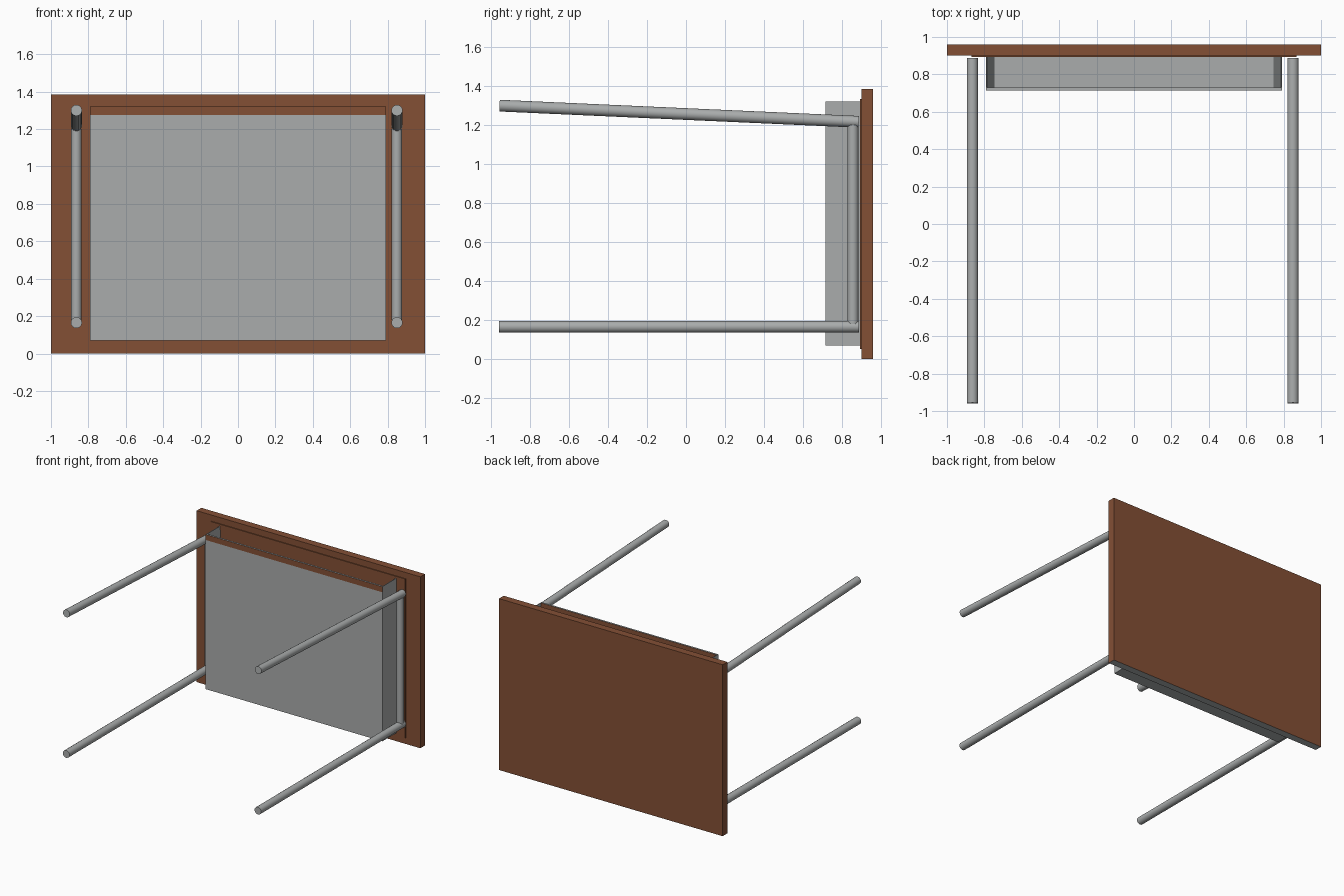
import bpy, bmesh, math
from mathutils import Vector

if "Cube" in bpy.data.objects:
    bpy.data.objects.remove(bpy.data.objects["Cube"])


def material(name, rgb):
    m = bpy.data.materials.new(name)
    m.diffuse_color = (*rgb, 1)
    m.use_nodes = True
    m.node_tree.nodes["Principled BSDF"].inputs["Base Color"].default_value = m.diffuse_color
    return m


BROWN = material("brown wood", (0.23, 0.08, 0.036))
GREY = material("grey metal", (0.40, 0.415, 0.415))


def finish(name, bm, *mats):
    bmesh.ops.recalc_face_normals(bm, faces=bm.faces)
    me = bpy.data.meshes.new(name)
    bm.to_mesh(me)
    bm.free()
    for m in mats:
        me.materials.append(m)
    ob = bpy.data.objects.new(name, me)
    bpy.context.collection.objects.link(ob)
    return ob


def box(name, x, y, z, *mats):
    """Box from (min, max) ranges."""
    bm = bmesh.new()
    bmesh.ops.create_cube(bm, size=1)
    for v in bm.verts:
        v.co = [r[0] if c < 0 else r[1] for c, r in zip(v.co, (x, y, z))]
    return finish(name, bm, *mats)


def prism(name, profile, y0, y1, mat):
    """Extrude an (x, z) profile along y."""
    bm = bmesh.new()
    f = bm.faces.new([bm.verts.new((px, y0, pz)) for px, pz in profile])
    ext = bmesh.ops.extrude_face_region(bm, geom=[f])["geom"]
    bmesh.ops.translate(bm, vec=(0, y1 - y0, 0),
                        verts=[g for g in ext if isinstance(g, bmesh.types.BMVert)])
    return finish(name, bm, mat)


def tube(name, a, b, r):
    """Round bar between two points."""
    a, b = Vector(a), Vector(b)
    d = b - a
    bpy.ops.mesh.primitive_cylinder_add(vertices=16, radius=r, depth=d.length,
                                        location=(a + b) / 2,
                                        rotation=d.to_track_quat('Z', 'Y').to_euler())
    ob = bpy.context.object
    ob.name = name
    ob.data.materials.append(GREY)
    bpy.ops.object.shade_smooth_by_angle(angle=math.radians(40))


# Table top standing on its edge, lower edge is grey
top = box("table_top", (-1, 1), (0.90, 0.96), (0, 1.385), BROWN, GREY)
for p in top.data.polygons:
    if p.normal.z < -0.5:
        p.material_index = 1
box("top_backing", (-0.87, 0.87), (0.893, 0.90), (0.05, 1.335), BROWN)

# Open storage tray under the top
box("tray_floor", (-0.79, 0.79), (0.715, 0.73), (0.07, 1.275), GREY)
box("tray_end", (-0.79, 0.79), (0.73, 0.893), (0.07, 0.085), GREY)
for s, side in ((-1, "left"), (1, "right")):
    prism(f"tray_wall_{side}",
          [(s * 0.79, 0.085), (s * 0.79, 1.32), (s * 0.785, 1.32), (s * 0.745, 0.085)],
          0.73, 0.893, GREY)

# Brown lip at the tray opening, with a grey top edge
lip = box("tray_lip", (-0.79, 0.79), (0.715, 0.73), (1.275, 1.32), BROWN, GREY)
for p in lip.data.polygons:
    if p.normal.z > 0.5 or abs(p.normal.x) > 0.5:
        p.material_index = 1

# Legs and the bars joining them
for x, side in ((-0.864, "left"), (0.85, "right")):
    tube(f"lower_leg_{side}", (x, -0.96, 0.165), (x, 0.888, 0.165), 0.03)
    tube(f"upper_leg_{side}", (x, -0.957, 1.30), (x, 0.887, 1.217), 0.03)
    tube(f"leg_bar_{side}", (x, 0.857, 0.18), (x, 0.857, 1.20), 0.028)
